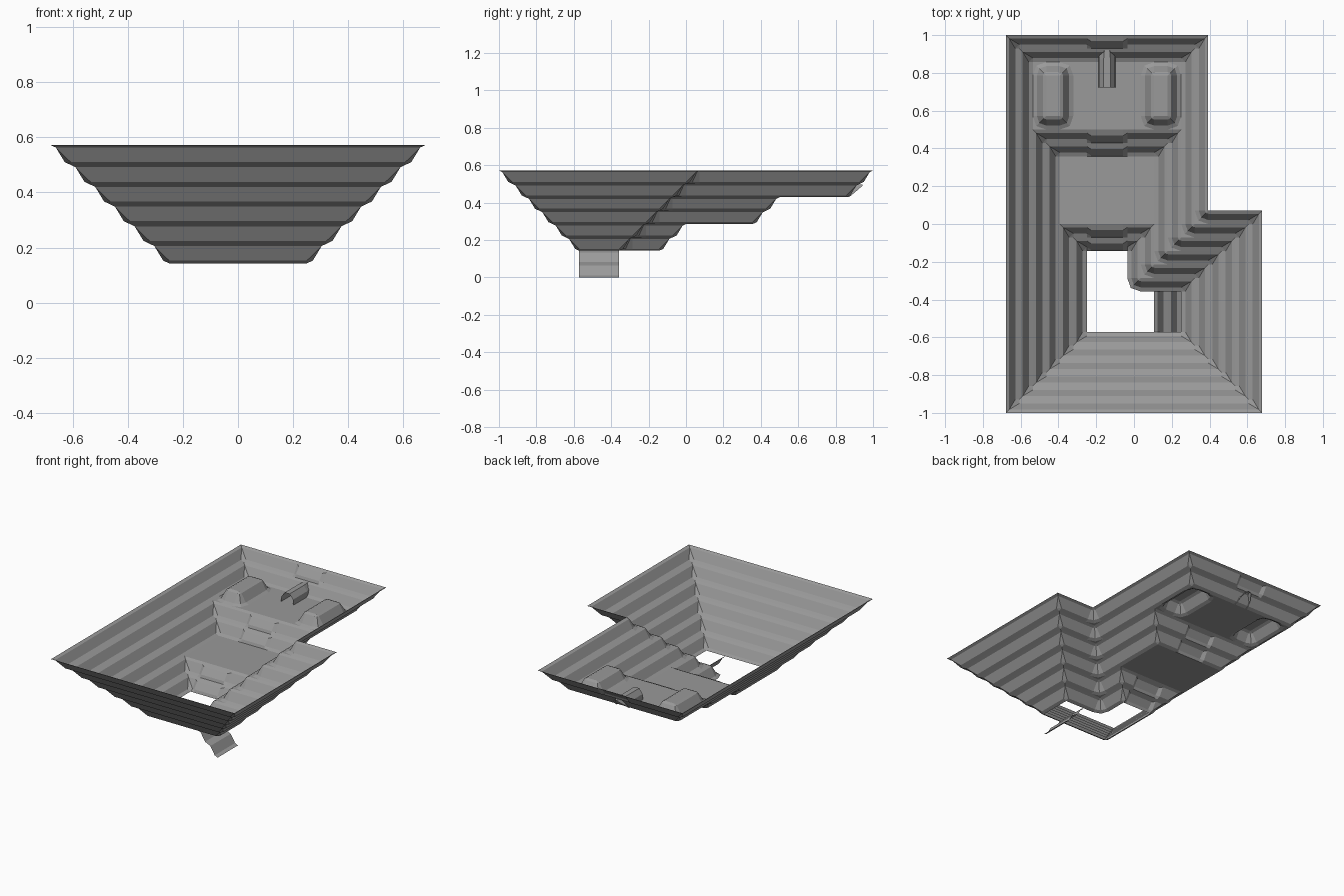
import bpy, bmesh, math
from mathutils import Vector

if "Cube" in bpy.data.objects:
    bpy.data.objects.remove(bpy.data.objects["Cube"])

U = 1 / 14                       # one tile
STEP = [(0, 0), (.25, -.12), (.7, -.86), (1, -1)]      # terrace profile: lip, slope, shelf
RAMP = [(0, 0), (.45, -.2), (.9, -.75), (1, -1)]       # softer profile for stair sections

stone = bpy.data.materials.new("grey stone")
stone.diffuse_color = (.32, .32, .32, 1)
stone.use_nodes = True
stone.node_tree.nodes["Principled BSDF"].inputs["Base Color"].default_value = stone.diffuse_color


def make(name, faces):
    """Build an object from polygons in tile units, with all faces turned upward."""
    bm = bmesh.new()
    for pts in faces:
        f = bm.faces.new([bm.verts.new(Vector(p) * U) for p in pts])
        f.normal_update()
        if f.normal.z < 0:
            f.normal_flip()
    bmesh.ops.remove_doubles(bm, verts=bm.verts[:], dist=1e-4)
    bmesh.ops.dissolve_degenerate(bm, edges=bm.edges[:], dist=1e-5)
    me = bpy.data.meshes.new(name)
    bm.to_mesh(me)
    bm.free()
    me.materials.append(stone)
    ob = bpy.data.objects.new(name, me)
    bpy.context.collection.objects.link(ob)
    return ob


def at(p, z):
    return (p.x, p.y, z)


def strip(a, b, n, z, pa=STEP, pb=STEP):
    """Sloped band from a to b, descending along n."""
    out = []
    for j in range(3):
        out.append([at(a + n * pa[j][0], z + pa[j][1]), at(b + n * pb[j][0], z + pb[j][1]),
                    at(b + n * pb[j + 1][0], z + pb[j + 1][1]),
                    at(a + n * pa[j + 1][0], z + pa[j + 1][1])])
    return out


def terrace(poly, z, stairs=None, fill=True):
    """One tier descending to the left of the outline; stairs = index of the edge with a ramp."""
    P = [Vector(p) for p in poly]
    N = len(P)
    D = [(P[(i + 1) % N] - P[i]).normalized() for i in range(N)]
    conv = [D[i - 1].cross(D[i]) > 0 for i in range(N)]
    faces = []
    for i in range(N):
        d, n = D[i], Vector((-D[i].y, D[i].x))
        a = P[i] + d * conv[i]
        b = P[(i + 1) % N] - d * conv[(i + 1) % N]
        if i == stairs:
            xs = [(a, STEP)] + [(Vector((x, a.y)), q) for x, q in
                                ((-.5, STEP), (-.8, RAMP), (-3.2, RAMP), (-3.5, STEP))] + [(b, STEP)]
            for (s, ps), (t, pt) in zip(xs, xs[1:]):
                faces += strip(s, t, n, z, ps, pt)
        else:
            faces += strip(a, b, n, z)
        # corner tile
        c, e = P[i], -D[i - 1]
        if conv[i]:
            def q(u, v, h):
                return at(c + d * u + e * v, z + h)
            (_, _), (l, lz), (s, sz), _ = STEP
            m = q(l, l, lz)
            faces += [[q(0, 0, 0), q(1, 0, 0), q(1, l, lz), m],
                      [q(0, 0, 0), m, q(l, 1, lz), q(0, 1, 0)],
                      [m, q(1, l, lz), q(1, s, sz)],
                      [m, q(s, 1, sz), q(l, 1, lz)],
                      [m, q(1, s, sz), q(s, 1, sz)],
                      [q(1, s, sz), q(1, 1, -1), q(s, 1, sz)]]
        else:
            n1 = Vector((-D[i - 1].y, D[i - 1].x))
            fan = [n1, (n1 + n) * .74, n]
            for g, h in zip(fan, fan[1:]):
                for (r, rz), (t, tz) in zip(STEP, STEP[1:]):
                    quad = [at(c + g * t, z + tz), at(c + h * t, z + tz)]
                    quad += [at(c, z)] if r == 0 else [at(c + h * r, z + rz), at(c + g * r, z + rz)]
                    faces.append(quad)
                if fill:
                    faces.append([at(c + g, z - 1), at(c + h, z - 1), at(c + n1 + n, z - 1)])
    return faces


def rect(x0, x1, y0, y1, z):
    return [(x0, y0, z), (x1, y0, z), (x1, y1, z), (x0, y1, z)]


# Six descending tiers of the pit; the back edge jumps forward after each floor
for k, back in enumerate([14, 13, 7, 6, 0, -1]):
    outline = [(-9.5 + k, -14 + k), (9.5 - k, -14 + k), (9.5 - k, 1 - k),
               (5.5 - k, 1 - k), (5.5 - k, back), (-9.5 + k, back)]
    make(f"terrace_{k + 1}", terrace(outline, 8 - k, None if k == 1 else 4, k < 5))

# Flat floors
make("upper_floor", [rect(-4.5, .5, 7, 12, 6)])
make("middle_floor", [rect(-5.5, 1.5, 0, 5, 4)])

# Two raised mounds on the upper floor
for name, x in (("left_mound", -6), ("right_mound", 2)):
    top = [(x - .5, 8), (x - .5, 11), (x + .5, 11), (x + .5, 8)]
    make(name, terrace(top, 7) + [rect(x - .5, x + .5, 8, 11, 7)])

# Small arched channel running into the back wall
section = [(-.64, 0), (-.6, .5), (-.25, .95), (.25, .95), (.6, .5), (.64, 0)]
rows = []
for y, w, base in ((10.1, 1, 0), (12.2, 1, 0), (12.8, .8, .5), (13.2, .4, .85)):
    rows.append([(-2 + x * w, y, 6 + max(h, base)) for x, h in section])
make("arched_channel", [[r[i], r[i + 1], s[i + 1], s[i]]
                        for r, s in zip(rows, rows[1:]) for i in range(5)])

# Ramp dropping out of the bottom opening
a, b, right = Vector((1.5, -8)), Vector((1.5, -5)), Vector((1, 0))
make("exit_ramp", strip(a, b, right, 2) + strip(a + right, b + right, right, 1))
